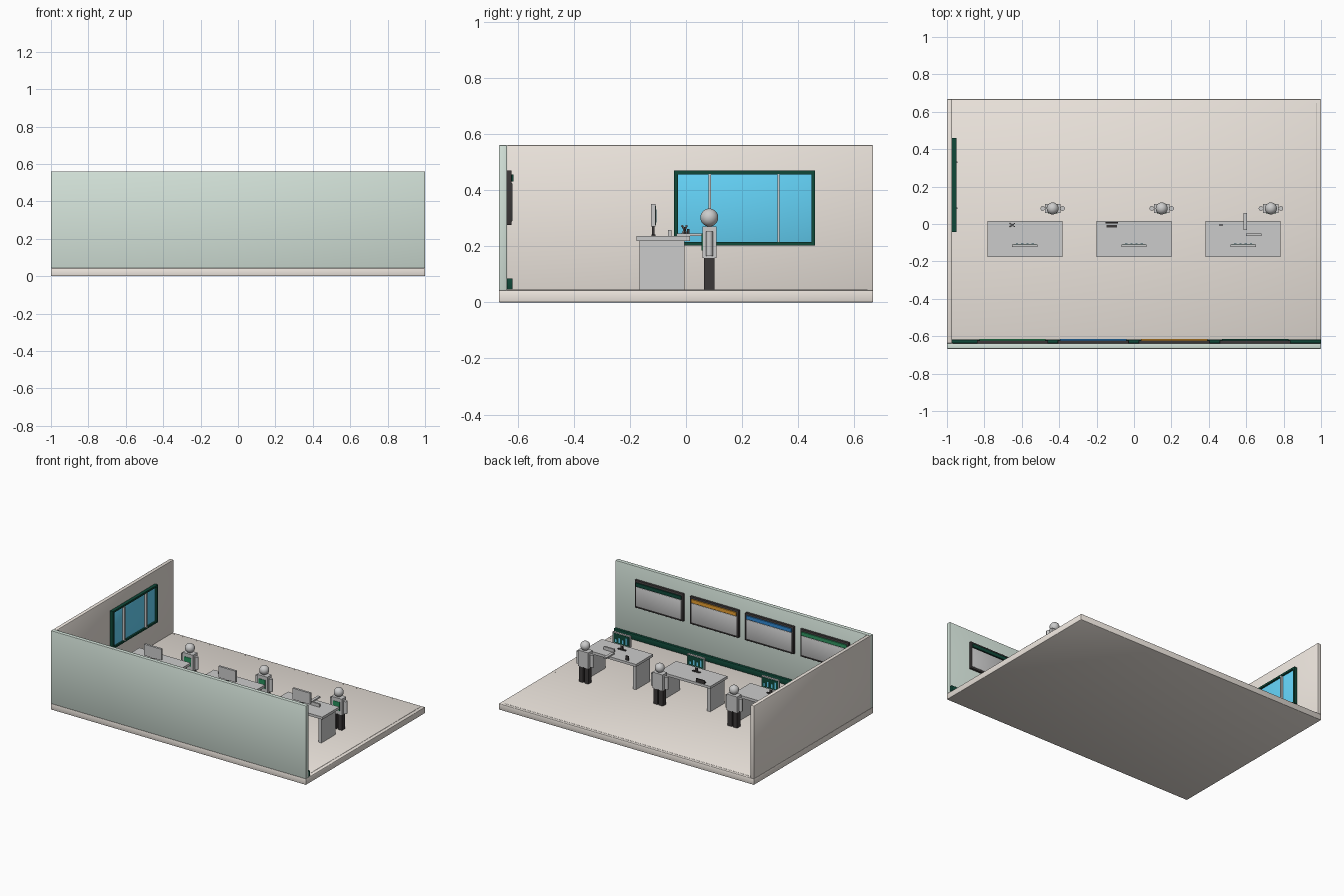
import bpy
from math import pi

if "Cube" in bpy.data.objects:
    bpy.data.objects.remove(bpy.data.objects["Cube"])


def mat(name, r, g, b):
    m = bpy.data.materials.new(name)
    m.diffuse_color = (r, g, b, 1)
    m.use_nodes = True
    m.node_tree.nodes["Principled BSDF"].inputs["Base Color"].default_value = m.diffuse_color
    return m


BEIGE = mat("beige", .86, .80, .74)
MINT = mat("mint", .66, .77, .70)
GREEN = mat("dark_green", .005, .065, .04)
BADGE = mat("badge_green", .02, .28, .11)
LEAF = mat("leaf_green", .03, .3, .12)
DARK = mat("charcoal", .045, .04, .04)
GLASS = mat("glass_blue", .13, .66, .95)
BLUE = mat("blue", .03, .25, .65)
ORANGE = mat("orange", .8, .35, .03)


def box(name, x0, x1, y0, y1, z0, z1, m=None, rot=(0, 0, 0)):
    bpy.ops.mesh.primitive_cube_add(size=1, location=((x0 + x1) / 2, (y0 + y1) / 2, (z0 + z1) / 2), rotation=rot)
    o = bpy.context.object
    o.name = name
    o.scale = (x1 - x0, y1 - y0, z1 - z0)
    if m:
        o.data.materials.append(m)
    return o


def soft(name, *dims, bevel=.003):
    """Box with tiny rounded edges and fully smooth shading."""
    o = box(name, *dims)
    bpy.ops.object.transform_apply(location=False, rotation=False, scale=True)
    b = o.modifiers.new("bevel", 'BEVEL')
    b.width = bevel
    b.segments = 2
    bpy.ops.object.shade_smooth()
    return o


def cyl(name, x, y, z0, z1, r, m=None):
    bpy.ops.mesh.primitive_cylinder_add(vertices=20, radius=r, depth=z1 - z0, location=(x, y, (z0 + z1) / 2))
    o = bpy.context.object
    o.name = name
    bpy.ops.object.shade_smooth_by_angle()
    if m:
        o.data.materials.append(m)
    return o


# room shell
soft("base_slab", -1, 1, -.667, .667, 0, .043, BEIGE)
soft("floor", -.975, .975, -.645, .648, .036, .045, BEIGE, bevel=.002)
soft("front_wall", -1, 1, -.667, -.638, .042, .56, MINT)
soft("side_wall", -1, -.973, -.638, .667, .042, .56, BEIGE)
soft("skirting", -.973, 1, -.638, -.618, .045, .085, GREEN)

# window with frame and mullions
soft("window_glass", -.975, -.962, -.035, .455, .21, .465, GLASS, bevel=.002)
for z in (.202, .456):
    box("window_rail", -.974, -.95, -.042, .46, z, z + .013, GREEN)
for y in (-.042, .447):
    box("window_stile", -.974, -.95, y, y + .013, .202, .469, GREEN)
for y in (.085, .33):
    box("window_mullion", -.974, -.945, y - .004, y + .004, .214, .457)

# wall display boards
for x, m in zip((-.65, -.218, .215, .648), (LEAF, BLUE, ORANGE, GREEN)):
    soft("board_frame", x - .19, x + .19, -.64, -.622, .275, .47, DARK, bevel=.002)
    soft("board_face", x - .177, x + .177, -.63, -.619, .288, .425, bevel=.002)
    box("board_header", x - .177, x + .177, -.63, -.614, .43, .455, m)

# desks with monitors
for x in (-.583, 0, .583):
    box("desk_top", x - .201, x + .201, -.176, .015, .218, .236)
    for s in (-1, 1):
        box("desk_leg", x + s * .175 - .012, x + s * .175 + .012, -.165, -.005, .044, .218)
    box("monitor_foot", x - .03, x + .03, -.123, -.109, .236, .241, DARK)
    box("monitor_neck", x - .008, x + .008, -.122, -.112, .24, .272, DARK)
    box("monitor_case", x - .068, x + .068, -.124, -.109, .27, .35)
    box("monitor_screen", x - .062, x + .062, -.11, -.107, .276, .344, GREEN)
    for i, h in enumerate((.02, .035, .027, .046)):
        bx = x + .042 - i * .028
        box("chart_bar", bx - .006, bx + .006, -.108, -.1055, .284, .284 + h, GLASS)

# standing people facing the front
for x in (-.435, .148, .732):
    y = .083
    bpy.ops.mesh.primitive_uv_sphere_add(segments=24, ring_count=14, radius=.032, location=(x, y, .302))
    bpy.context.object.name = "head"
    bpy.ops.object.shade_smooth_by_angle(angle=pi / 3)
    box("torso", x - .041, x + .041, y - .025, y + .025, .157, .27)
    box("chest_panel", x - .026, x + .026, y - .028, y - .02, .185, .245, BADGE)
    for s in (-1, 1):
        cyl("arm", x + s * .053, y, .165, .252, .0125)
        box("leg", x + s * .021 - .016, x + s * .021 + .016, y - .018, y + .018, .044, .158, DARK)

# small crossed tool on the first desk
for s in (-1, 1):
    box("crossed_rod", -.654, -.648, -.008, -.003, .235, .28, None, (0, .75, s * .6))

# small device on the middle desk
box("device_body", -.152, -.086, .004, .012, .236, .262, DARK)
box("device_tray", -.146, -.092, -.018, -.006, .236, .243, DARK)

# items on the last desk
box("long_plate", .585, .605, -.033, .058, .236, .246)
box("small_box", .6, .682, -.064, -.052, .236, .258)
box("upright_card", .454, .476, -.008, -.002, .236, .268, DARK)
